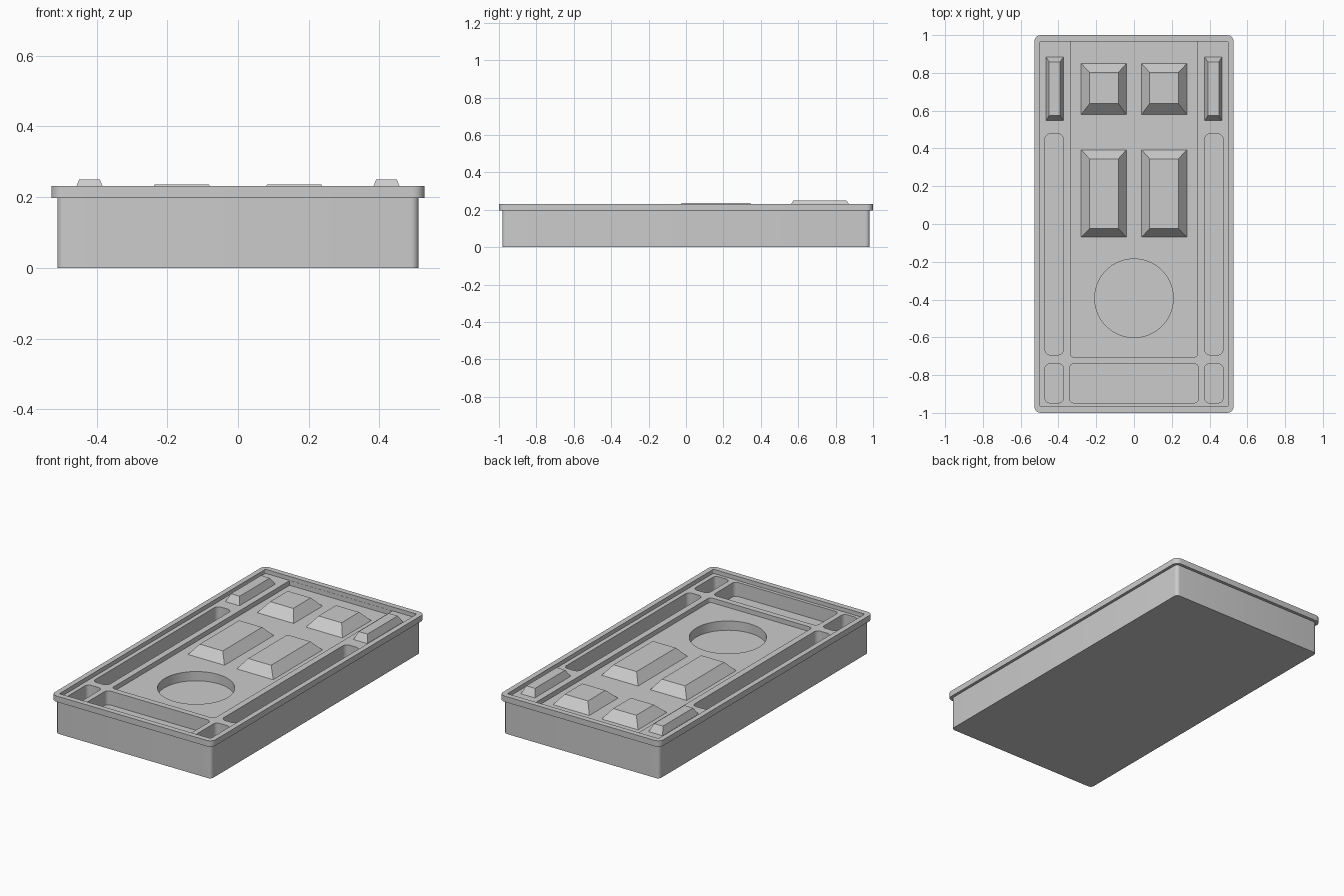
import bpy, bmesh, math

if "Cube" in bpy.data.objects:
    bpy.data.objects.remove(bpy.data.objects["Cube"])

# One matte grey for the whole tray
grey = bpy.data.materials.new("plain_grey")
grey.diffuse_color = (0.6, 0.6, 0.6, 1)
grey.use_nodes = True
grey.node_tree.nodes["Principled BSDF"].inputs["Base Color"].default_value = grey.diffuse_color

RIM_Z, SHELF_Z, PANEL_Z, POCKET_Z = 0.232, 0.208, 0.18, 0.125


def rounded_rect(x0, x1, y0, y1, r, back_r=None, seg=6):
    """Counter-clockwise outline; back corners may use their own radius."""
    br = r if back_r is None else back_r
    corners = [(x1 - br, y1 - br, br, 0), (x0 + br, y1 - br, br, 90),
               (x0 + r, y0 + r, r, 180), (x1 - r, y0 + r, r, 270)]
    return [(cx + cr * math.cos(math.radians(a + 90 * i / seg)),
             cy + cr * math.sin(math.radians(a + 90 * i / seg)))
            for cx, cy, cr, a in corners for i in range(seg + 1)]


def rect(x0, x1, y0, y1):
    return [(x1, y1), (x0, y1), (x0, y0), (x1, y0)]


def loft(name, rings, bottom=True):
    """Skin a stack of (outline, z) rings and cap the ends."""
    bm = bmesh.new()
    loops = [[bm.verts.new((x, y, z)) for x, y in pts] for pts, z in rings]
    n = len(loops[0])
    for a, b in zip(loops, loops[1:]):
        for i in range(n):
            j = (i + 1) % n
            bm.faces.new((a[i], a[j], b[j], b[i]))
    bm.faces.new(loops[-1])
    if bottom:
        bm.faces.new(loops[0][::-1])
    mesh = bpy.data.meshes.new(name)
    bm.to_mesh(mesh)
    bm.free()
    obj = bpy.data.objects.new(name, mesh)
    bpy.context.collection.objects.link(obj)
    mesh.materials.append(grey)
    return obj


def carve(target, outline, floor):
    """Cut a straight-walled pocket down to the given floor height."""
    cutter = loft("cutter", [(outline, floor), (outline, 0.3)])
    mod = target.modifiers.new("pocket", 'BOOLEAN')
    mod.operation, mod.solver, mod.object = 'DIFFERENCE', 'EXACT', cutter
    bpy.context.view_layer.objects.active = target
    bpy.ops.object.modifier_apply(modifier=mod.name)
    bpy.data.objects.remove(cutter)


# Tray: body, overhanging lip and shallow shelf inside the rim
body = rounded_rect(-0.511, 0.511, -0.982, 0.982, 0.022)
lip = rounded_rect(-0.528, 0.528, -1, 1, 0.035)
shelf = rounded_rect(-0.497, 0.497, -0.967, 0.967, 0.006)
tray = loft("tray", [(body, 0), (body, 0.197), (lip, 0.197), (lip, RIM_Z),
                     (shelf, RIM_Z), (shelf, SHELF_Z)])

# Sunken centre panel, running up to the back rim
carve(tray, rounded_rect(-0.337, 0.337, -0.705, 0.966, 0.02, 0.002), PANEL_Z)

# Round well in the panel
well = [(0.208 * math.cos(math.tau * i / 64), -0.393 + 0.208 * math.sin(math.tau * i / 64))
        for i in range(64)]
carve(tray, well, POCKET_Z)

# Wide front pocket, then long and corner pockets on both sides
carve(tray, rounded_rect(-0.342, 0.342, -0.947, -0.74, 0.025), POCKET_Z)
for x0, x1 in ((-0.471, -0.374), (0.374, 0.471)):
    carve(tray, rounded_rect(x0, x1, -0.693, 0.477, 0.028), POCKET_Z)
    carve(tray, rounded_rect(x0, x1, -0.947, -0.74, 0.025), POCKET_Z)

# Tapered blocks: name, base rectangle, top rectangle, base z, top z
blocks = [
    ("short_block", (0.04, 0.28, 0.58, 0.85), (0.083, 0.235, 0.637, 0.802), PANEL_Z, 0.236),
    ("long_block", (0.04, 0.28, -0.07, 0.393), (0.083, 0.235, -0.024, 0.345), PANEL_Z, 0.236),
    ("side_block", (0.374, 0.466, 0.548, 0.885), (0.391, 0.449, 0.574, 0.858), SHELF_Z, 0.25),
]
for name, base, top, z0, z1 in blocks:
    for side, label in ((1, "right"), (-1, "left")):
        outlines = []
        for xa, xb, ya, yb in (base, top):
            lo, hi = sorted((xa * side, xb * side))
            outlines.append(rect(lo, hi, ya, yb))
        loft(f"{name}_{label}", [(outlines[0], z0), (outlines[1], z1)], bottom=False)

# Smooth the rounded corners, keep every hard edge
bpy.ops.object.select_all(action='DESELECT')
tray.select_set(True)
bpy.context.view_layer.objects.active = tray
bpy.ops.object.shade_smooth_by_angle(angle=math.radians(30))
